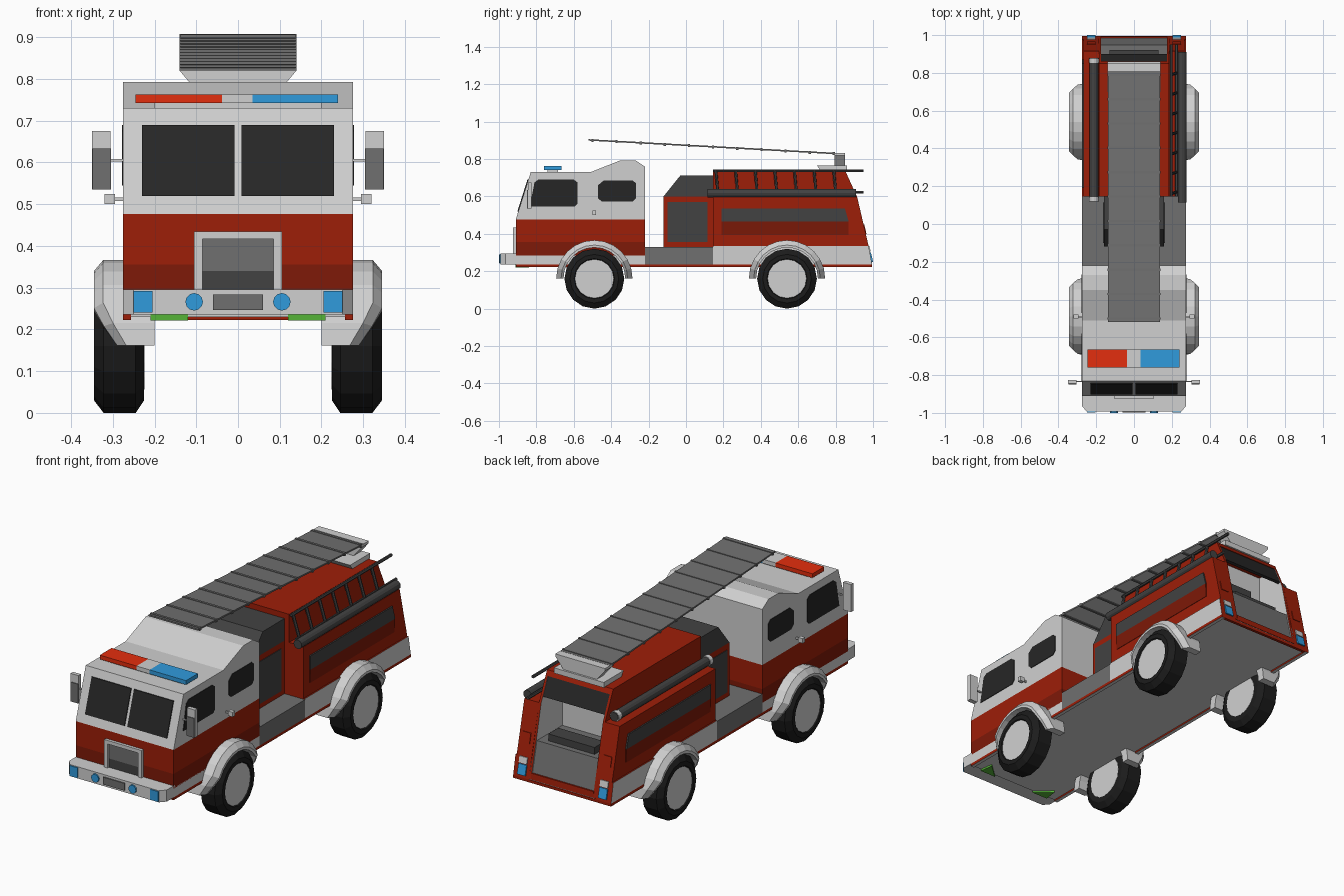
import bpy, bmesh, math
from mathutils import Vector


def mat(name, r, g, b):
    m = bpy.data.materials.new(name)
    lin = [((c / 255 + 0.055) / 1.055) ** 2.4 for c in (r, g, b)]
    m.diffuse_color = (*lin, 1)
    return m


RED = mat("engine_red", 158, 30, 8)
DRED = mat("deep_red", 126, 25, 8)
LRED = mat("lamp_red", 228, 46, 14)
WHITE = mat("white_paint", 208, 208, 208)
GREY = mat("mid_grey", 112, 112, 112)
DARK = mat("dark_grey", 66, 66, 66)
GLASS = mat("window_black", 38, 38, 38)
TYRE = mat("tyre_black", 28, 28, 28)
BLUE = mat("lamp_blue", 48, 155, 220)
GREEN = mat("green", 85, 180, 55)


def finish(name, bm, mats, rule=None):
    bmesh.ops.recalc_face_normals(bm, faces=bm.faces)
    bm.normal_update()
    if rule:
        for f in bm.faces:
            f.material_index = rule(f)
    me = bpy.data.meshes.new(name)
    bm.to_mesh(me)
    bm.free()
    for m in mats:
        me.materials.append(m)
    ob = bpy.data.objects.new(name, me)
    bpy.context.collection.objects.link(ob)
    return ob


def extrude(name, pts, axis, a, b, *mats, rule=None, move=None):
    """Extrude a profile: axis x takes (y,z), axis y takes (x,z), axis z takes (x,y)."""
    put = {'x': lambda p, t: (t, p[0], p[1]), 'y': lambda p, t: (p[0], t, p[1]),
           'z': lambda p, t: (p[0], p[1], t)}[axis]
    bm = bmesh.new()
    lo = [bm.verts.new(put(p, a)) for p in pts]
    hi = [bm.verts.new(put(p, b)) for p in pts]
    bm.faces.new(lo)
    bm.faces.new(hi)
    for i in range(len(pts)):
        j = (i + 1) % len(pts)
        bm.faces.new((lo[i], lo[j], hi[j], hi[i]))
    if move:
        for v in bm.verts:
            v.co = move(v.co)
    return finish(name, bm, mats, rule)


def pair(name, pts, a, b, *mats, rule=None):
    extrude(name + "_right", pts, 'x', a, b, *mats, rule=rule)
    extrude(name + "_left", pts, 'x', -b, -a, *mats, rule=rule)


def rect(u0, u1, v0, v1):
    return [(u0, v0), (u1, v0), (u1, v1), (u0, v1)]


def box(name, x0, x1, y0, y1, z0, z1, m):
    return extrude(name, rect(y0, y1, z0, z1), 'x', x0, x1, m)


def rod(name, p, q, r, m, n=10):
    p, q = Vector(p), Vector(q)
    rot = (q - p).to_track_quat('Z', 'Y')
    pts = [(r * math.cos(2 * math.pi * i / n), r * math.sin(2 * math.pi * i / n)) for i in range(n)]
    return extrude(name, pts, 'z', 0, (q - p).length, m, move=lambda c: p + rot @ c)


def sweep(name, rings, closed, m):
    bm = bmesh.new()
    vs = [[bm.verts.new(c) for c in ring] for ring in rings]
    n, k = len(vs), len(vs[0])
    for i in range(n if closed else n - 1):
        for j in range(k):
            a, b = vs[i], vs[(i + 1) % n]
            bm.faces.new((a[j], a[(j + 1) % k], b[(j + 1) % k], b[j]))
    if not closed:
        bm.faces.new(vs[0])
        bm.faces.new(vs[-1])
    return finish(name, bm, [m])


W = 0.275
sides = lambda f: 1 if abs(f.normal.x) > 0.7 else 0
bottom = lambda f: 1 if f.normal.z < -0.7 else 0

# chassis floor and skirts
box("chassis_floor", -0.256, 0.256, -0.91, 0.992, 0.23, 0.24, WHITE)
pair("chassis_edge", rect(-0.91, 0.995, 0.222, 0.236), 0.256, W, RED, WHITE, rule=bottom)
box("chassis_tail_edge", -0.256, 0.256, 0.98, 0.995, 0.222, 0.236, RED)
box("front_skirt", -W, W, -0.91, -0.22, 0.236, 0.285, WHITE)
box("step_platform", -W, W, -0.22, 0.145, 0.236, 0.33, GREY)
for s in (-1, 1):
    extrude("green_patch", [(s * 0.12, -0.912), (s * 0.21, -0.912), (s * 0.2, -0.84)], 'z', 0.221, 0.238, GREEN)

# cab
box("cab_lower_band", -W, W, -0.91, -0.22, 0.28, 0.355, DRED)
box("cab_red_body", -W, W, -0.91, -0.22, 0.355, 0.477, RED)
extrude("cab_white_top", [(-0.91, 0.477), (-0.83, 0.73), (-0.51, 0.73), (-0.35, 0.793), (-0.27, 0.793),
                          (-0.22, 0.76), (-0.22, 0.477)], 'x', -W, W, WHITE)
slope = lambda z: -0.91 + (z - 0.477) * 0.316
pair("windshield", [(slope(0.52) - 0.005, 0.52), (slope(0.69) - 0.005, 0.69), (slope(0.69) + 0.004, 0.69),
                    (slope(0.52) + 0.004, 0.52)], 0.008, 0.23, GLASS)
pair("front_side_window", [(-0.835, 0.545), (-0.595, 0.545), (-0.58, 0.56), (-0.58, 0.675), (-0.6, 0.69),
                           (-0.79, 0.69), (-0.81, 0.675)], 0.27, 0.278, GLASS)
pair("rear_side_window", [(-0.45, 0.572), (-0.285, 0.572), (-0.267, 0.59), (-0.267, 0.67), (-0.285, 0.685),
                          (-0.44, 0.685), (-0.47, 0.66), (-0.47, 0.59)], 0.27, 0.278, GLASS)
pair("door_handle", rect(-0.5, -0.48, 0.5, 0.524), 0.295, 0.32, WHITE)
pair("door_handle_stem", rect(-0.494, -0.486, 0.508, 0.516), 0.27, 0.296, WHITE)
pair("mirror", rect(-0.845, -0.825, 0.535, 0.675), 0.305, 0.35, WHITE)
pair("mirror_face", rect(-0.849, -0.842, 0.535, 0.633), 0.304, 0.348, GREY)
pair("mirror_stay", rect(-0.837, -0.831, 0.602, 0.608), 0.27, 0.31, WHITE)
extrude("grille_frame", [(-0.105, 0.29), (-0.105, 0.435), (0.105, 0.435), (0.105, 0.29), (0.085, 0.29),
                         (0.085, 0.417), (-0.085, 0.417), (-0.085, 0.29)], 'y', -0.925, -0.905, WHITE)
box("grille_panel", -0.085, 0.085, -0.915, -0.905, 0.34, 0.417, GREY)
box("grille_lower_panel", -0.085, 0.085, -0.915, -0.905, 0.29, 0.34, DARK)

# light bar
for nm, x0, x1, m in (("red", -0.245, -0.038, LRED), ("white", -0.038, 0.035, WHITE), ("blue", 0.035, 0.24, BLUE)):
    box("light_bar_" + nm, x0, x1, -0.76, -0.665, 0.742, 0.763, m)
box("light_bar_base", -0.2, 0.2, -0.74, -0.685, 0.728, 0.744, WHITE)

# bumper
extrude("bumper", [(-W, -0.9), (-W, -0.965), (-0.25, -0.993), (0.25, -0.993), (W, -0.965), (W, -0.9)],
        'z', 0.236, 0.295, WHITE)
pair("bumper_lamp", rect(-0.998, -0.95, 0.24, 0.292), 0.205, 0.25, BLUE)
for s in (-1, 1):
    rod("fog_lamp", (s * 0.105, -0.98, 0.266), (s * 0.105, -1.0, 0.266), 0.021, BLUE, 12)
box("bumper_plate", -0.06, 0.06, -0.999, -0.99, 0.247, 0.284, GREY)

# equipment cabinet behind the cab
box("mid_cabinet", -0.16, 0.16, -0.12, 0.145, 0.33, 0.6, RED)
extrude("mid_cabinet_top", [(-0.12, 0.6), (-0.03, 0.712), (0.145, 0.712), (0.145, 0.6)], 'x', -0.16, 0.16, DARK)
pair("mid_cabinet_door", rect(-0.1, 0.115, 0.355, 0.57), 0.158, 0.163, DARK)

# rear body: two side halves, hollow centre open to the back
tail = lambda z: 1.0 - (z - 0.235) * 0.236
BW = 0.268
pair("rear_skirt", [(0.145, 0.236), (0.995, 0.236), (tail(0.335), 0.335), (0.145, 0.335)], 0.185, W,
     RED, WHITE, rule=sides)
pair("rear_body_side", [(0.145, 0.335), (tail(0.335), 0.335), (0.915, 0.597), (0.145, 0.597)], 0.185, BW, RED)
pair("rear_body_wall", [(0.145, 0.24), (0.995, 0.24), (0.915, 0.597), (0.85, 0.74), (0.145, 0.74)], 0.174, 0.186,
     RED, WHITE, rule=lambda f: 1 if abs(f.normal.x) > 0.7 and abs(f.calc_center_median().x) < 0.18 else 0)
extrude("rear_body_core", [(0.145, 0.24), (0.995, 0.24), (tail(0.27), 0.27), (0.74, 0.27), (0.74, 0.715),
                           (0.862, 0.715), (0.85, 0.74), (0.145, 0.74)], 'x', -0.175, 0.175, RED)
box("rear_bay_back", -0.174, 0.174, 0.738, 0.745, 0.27, 0.714, WHITE)
extrude("rear_bay_hood", [(0.842, 0.716), (0.855, 0.722), (0.9, 0.625), (0.887, 0.62)], 'x', -0.174, 0.174, GLASS)
extrude("tailgate", [(0.74, 0.27), (tail(0.27) - 0.008, 0.27), (tail(0.42) - 0.008, 0.42), (0.74, 0.42)],
        'x', -0.174, 0.174, GREY)
box("bay_box", -0.13, 0.13, 0.84, 0.92, 0.42, 0.455, DARK)
box("bay_shelf", -0.1, 0.1, 0.745, 0.77, 0.56, 0.6, DARK)

# side locker panel: grey door over a slanted red sill
pair("locker_panel", [(0.19, 0.535), (0.19, 0.465), (0.87, 0.465), (0.85, 0.535)], 0.265, W, DARK)
for s in (-1, 1):
    extrude("locker_sill", rect(0.19, 0.87, 0.395, 0.465), 'x', s * 0.25, s * W, DRED,
            move=lambda c: Vector((c.x * 0.982, c.y, c.z)) if c.z < 0.4 else c)

# tail lamps
for nm, z0, z1, m in (("blue", 0.25, 0.3, BLUE), ("white", 0.305, 0.335, WHITE), ("red", 0.4, 0.45, RED)):
    pair("tail_lamp_" + nm, [(tail(z0) - 0.02, z0), (tail(z0) + 0.004, z0), (tail(z1) + 0.004, z1),
                             (tail(z1) - 0.02, z1)], 0.205, 0.25, m)

# hose tubes on the side shelves
rod("hose_tube_right", (0.255, 0.115, 0.617), (0.255, 0.91, 0.617), 0.023, DARK, 12)
rod("hose_tube_left", (-0.212, 0.12, 0.617), (-0.212, 0.88, 0.617), 0.023, DARK, 12)
for y in (0.13, 0.865):
    rod("tube_cap_left", (-0.212, y - 0.012, 0.617), (-0.212, y + 0.012, 0.617), 0.026, WHITE, 12)

# spare ladder leaning on the right side
rod("spare_ladder_top_rail", (0.197, 0.145, 0.738), (0.197, 0.95, 0.738), 0.008, DARK, 6)
rod("spare_ladder_low_rail", (0.225, 0.145, 0.622), (0.225, 0.95, 0.622), 0.008, DARK, 6)
for i in range(7):
    y = 0.16 + i * 0.105
    rod("spare_ladder_rung", (0.225, y + 0.01, 0.622), (0.197, y, 0.738), 0.008, DARK, 6)

# main ladder and its mount
lz = lambda y: 0.902 - (y + 0.52) * 0.0551
extrude("main_ladder", [(-0.52, lz(-0.52) - 0.004), (0.81, lz(0.81) - 0.004), (0.81, lz(0.81) + 0.004),
                        (-0.52, lz(-0.52) + 0.004)], 'x', -0.138, 0.138, GREY, WHITE, rule=bottom)
for i in range(11):
    y = -0.5 + i * 0.129
    box("main_ladder_rung", -0.14, 0.14, y - 0.006, y + 0.006, lz(y) - 0.009, lz(y) + 0.007, GREY)
extrude("ladder_mount", [(-0.09, 0.76), (0.09, 0.76), (0.14, 0.82), (0.14, 0.832), (-0.14, 0.832), (-0.14, 0.82)],
        'y', 0.795, 0.85, WHITE)
extrude("turntable", [(0.72, 0.738), (0.86, 0.738), (0.86, 0.765), (0.7, 0.765)], 'x', -0.14, 0.14, WHITE)

# wheels and fenders
N = 16
for nm, yc in (("front", -0.49), ("rear", 0.54)):
    for s, sd in ((1, "right"), (-1, "left")):
        prof = [(0.225, 0.1), (0.225, 0.13), (0.245, 0.16), (0.322, 0.16), (0.345, 0.13), (0.345, 0.108), (0.335, 0.1)]
        rings = []
        for i in range(N):
            a = 2 * math.pi * i / N
            rings.append([(s * x, yc + r * math.cos(a), 0.16 + r * math.sin(a)) for x, r in prof])
        sweep(f"{nm}_{sd}_tyre", rings, True, TYRE)
        rod(f"{nm}_{sd}_hub", (s * 0.224, yc, 0.16), (s * 0.34, yc, 0.16), 0.104, WHITE, N)
        rings = []
        for i in range(13):
            a = math.pi * i / 12
            xo = 0.29 + 0.055 * min(1, 2.2 * math.sin(a))
            sec = [(0.2, 0.165), (xo, 0.165), (xo, 0.178), (xo - 0.022, 0.204), (0.2, 0.204)]
            rings.append([(s * x, yc + r * math.cos(a), 0.162 + r * math.sin(a)) for x, r in sec])
        sweep(f"{nm}_{sd}_fender", rings, False, WHITE)
